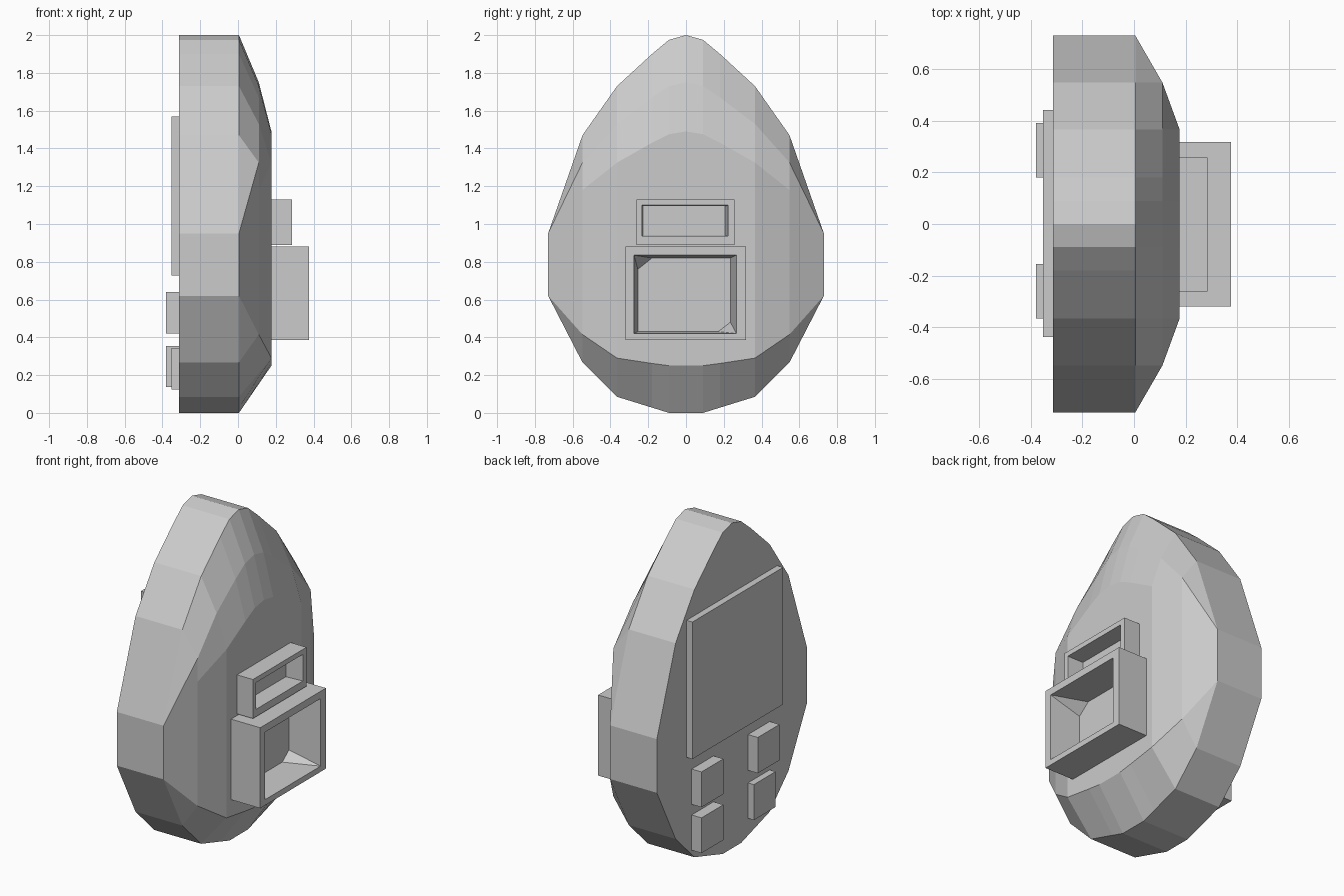
import bpy, bmesh

if "Cube" in bpy.data.objects:
    bpy.data.objects.remove(bpy.data.objects["Cube"])


def make_object(name, bm):
    bmesh.ops.recalc_face_normals(bm, faces=bm.faces)
    mesh = bpy.data.meshes.new(name)
    bm.to_mesh(mesh)
    bm.free()
    obj = bpy.data.objects.new(name, mesh)
    bpy.context.collection.objects.link(obj)
    return obj


def hull(name, points):
    bm = bmesh.new()
    for p in points:
        bm.verts.new(p)
    bmesh.ops.convex_hull(bm, input=bm.verts)
    bmesh.ops.dissolve_limit(bm, angle_limit=0.002, verts=bm.verts, edges=bm.edges)
    return make_object(name, bm)


def box(name, x, y, z):
    return hull(name, [(a, b, c) for a in x for b in y for c in z])


def cut(obj, cutter):
    mod = obj.modifiers.new("recess", "BOOLEAN")
    mod.operation = "DIFFERENCE"
    mod.solver = "EXACT"
    mod.object = cutter
    bpy.context.view_layer.objects.active = obj
    bpy.ops.object.modifier_apply(modifier=mod.name)
    bpy.data.objects.remove(cutter)


# Egg-shaped body, lofted across y: (y, front profile from top to bottom as x, z)
def profile(y, tops, low_front, low):
    return (y, [(0.005, tops[0]), (0.11, tops[1]), (0.177, tops[2]),
                (0.177, low_front), (0.005, low)])


half = [
    profile(0.09, (1.975, 1.73, 1.475), 0.25, 0.0),
    profile(0.18, (1.90, 1.67, 1.43), 0.262, 0.028),
    profile(0.365, (1.73, 1.53, 1.325), 0.29, 0.085),
    (0.548, [(0.005, 1.47), (0.11, 1.325), (0.11, 1.18), (0.11, 0.415), (0.005, 0.267)]),
    (0.73, [(0.005, 0.95)] * 3 + [(0.005, 0.62)] * 2),
]
columns = [(-y, p) for y, p in reversed(half)]
columns += [profile(0, (2.0, 1.75, 1.49), 0.25, 0.0)] + half

bm = bmesh.new()
rings = []
for y, pts in columns:
    ring = [(-0.313, pts[0][1])] + pts + [(-0.313, pts[-1][1])]
    rings.append([bm.verts.new((x, y, z)) for x, z in ring])
for a, b in zip(rings, rings[1:]):
    for i in range(7):
        j = (i + 1) % 7
        bm.faces.new((a[i], a[j], b[j], b[i]))
bm.faces.new(rings[0])
bm.faces.new(rings[-1])
bmesh.ops.remove_doubles(bm, verts=bm.verts, dist=0.0005)
make_object("egg_body", bm)

# Small upper frame with a slightly tapered recess
upper = box("upper_frame", (0.16, 0.285), (-0.262, 0.258), (0.89, 1.13))
pts = [(0.30, y, z) for y in (-0.235, 0.226) for z in (0.935, 1.10)]
pts += [(0.18, y, z) for y in (-0.228, 0.207) for z in (0.94, 1.095)]
cut(upper, hull("upper_cutter", pts))

# Large lower frame with a tapered, corner-cut recess
lower = box("lower_frame", (0.16, 0.375), (-0.32, 0.318), (0.385, 0.88))
pts = [(0.376, y, z) for y in (-0.275, 0.267) for z in (0.42, 0.835)]
pts += [(0.182, y, z) for y, z in (
    (-0.18, 0.82), (0.235, 0.82), (0.235, 0.48), (0.17, 0.43),
    (-0.255, 0.43), (-0.255, 0.76))]
cut(lower, hull("lower_cutter", pts))

# Back panel and four pads
box("back_panel", (-0.353, -0.30), (-0.438, 0.442), (0.728, 1.57))
pads = [
    ("pad_upper_left", -0.38, (0.18, 0.392), (0.42, 0.637)),
    ("pad_upper_right", -0.38, (-0.365, -0.155), (0.42, 0.64)),
    ("pad_lower_left", -0.38, (0.18, 0.392), (0.138, 0.355)),
    ("pad_lower_right", -0.353, (-0.365, -0.155), (0.125, 0.343)),
]
for name, x, y, z in pads:
    box(name, (x, -0.30), y, z)
